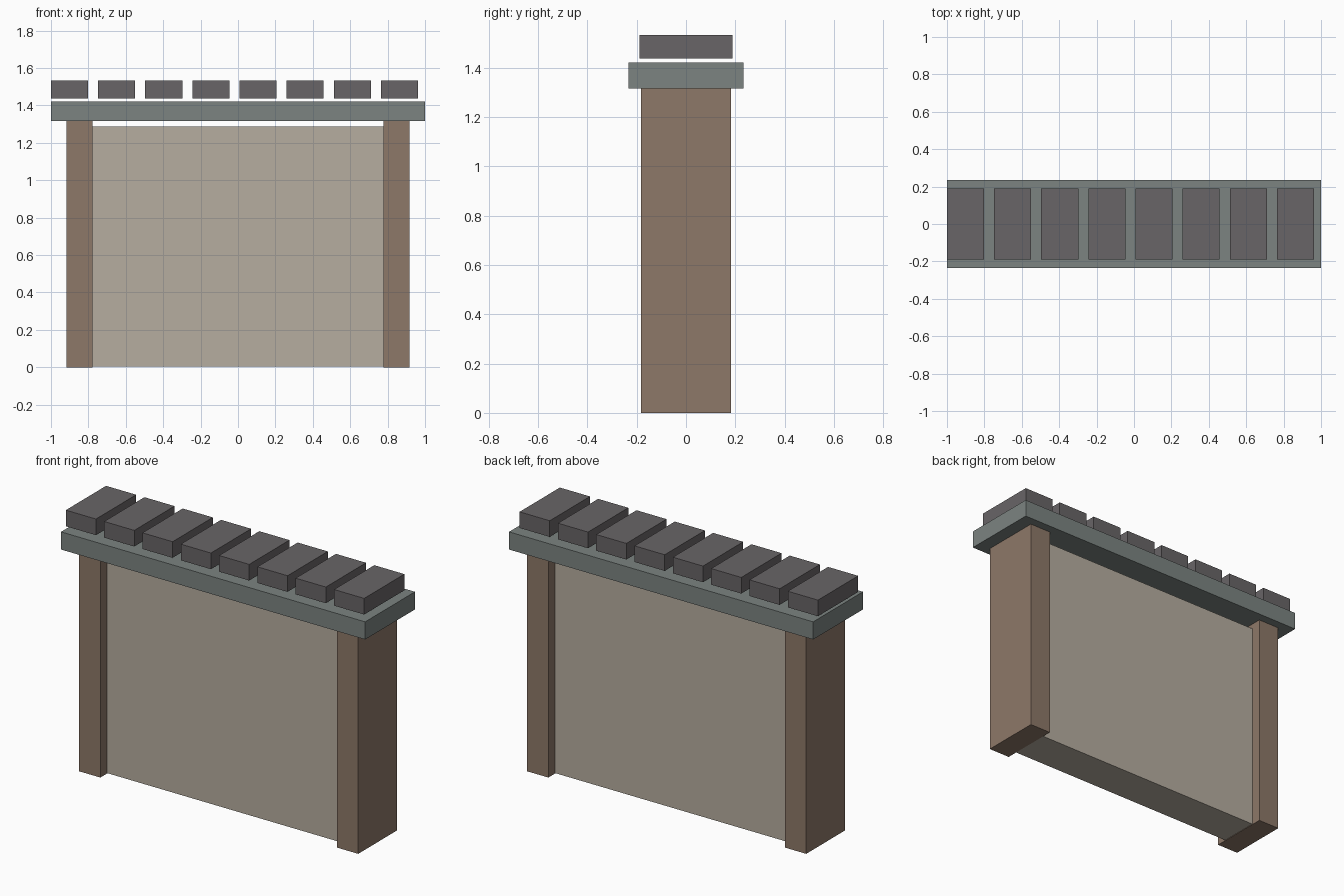
import bpy

if "Cube" in bpy.data.objects:
    bpy.data.objects.remove(bpy.data.objects["Cube"])


def material(name, rgb):
    mat = bpy.data.materials.new(name)
    mat.diffuse_color = (*rgb, 1.0)
    mat.use_nodes = True
    mat.node_tree.nodes["Principled BSDF"].inputs["Base Color"].default_value = mat.diffuse_color
    return mat


def block(name, x, y, z, mat):
    """Box spanning the given (min, max) ranges."""
    ranges = (x, y, z)
    bpy.ops.mesh.primitive_cube_add(size=1, location=[(a + b) / 2 for a, b in ranges])
    obj = bpy.context.object
    obj.name = name
    obj.scale = [b - a for a, b in ranges]
    bpy.ops.object.transform_apply(location=False, rotation=False, scale=True)
    obj.data.materials.append(mat)
    return obj


plaster = material("plaster", (0.47, 0.42, 0.35))
wood = material("wood", (0.27, 0.19, 0.14))
stone = material("stone", (0.20, 0.23, 0.22))
tile = material("tile", (0.14, 0.13, 0.135))

# Wall panel, recessed between the posts and just short of the cap
block("wall_panel", (-0.778, 0.778), (-0.12, 0.12), (0.003, 1.286), plaster)

# End posts
block("left_post", (-0.918, -0.778), (-0.182, 0.182), (0, 1.317), wood)
block("right_post", (0.778, 0.918), (-0.182, 0.182), (0, 1.317), wood)

# Cap beam
block("cap_beam", (-1, 1), (-0.234, 0.234), (1.316, 1.421), stone)

# Row of cap tiles, floating slightly above the beam
for i in range(8):
    x = -1 + i * 0.252
    block(f"cap_tile_{i + 1}", (x, x + 0.198), (-0.189, 0.189), (1.437, 1.533), tile)
